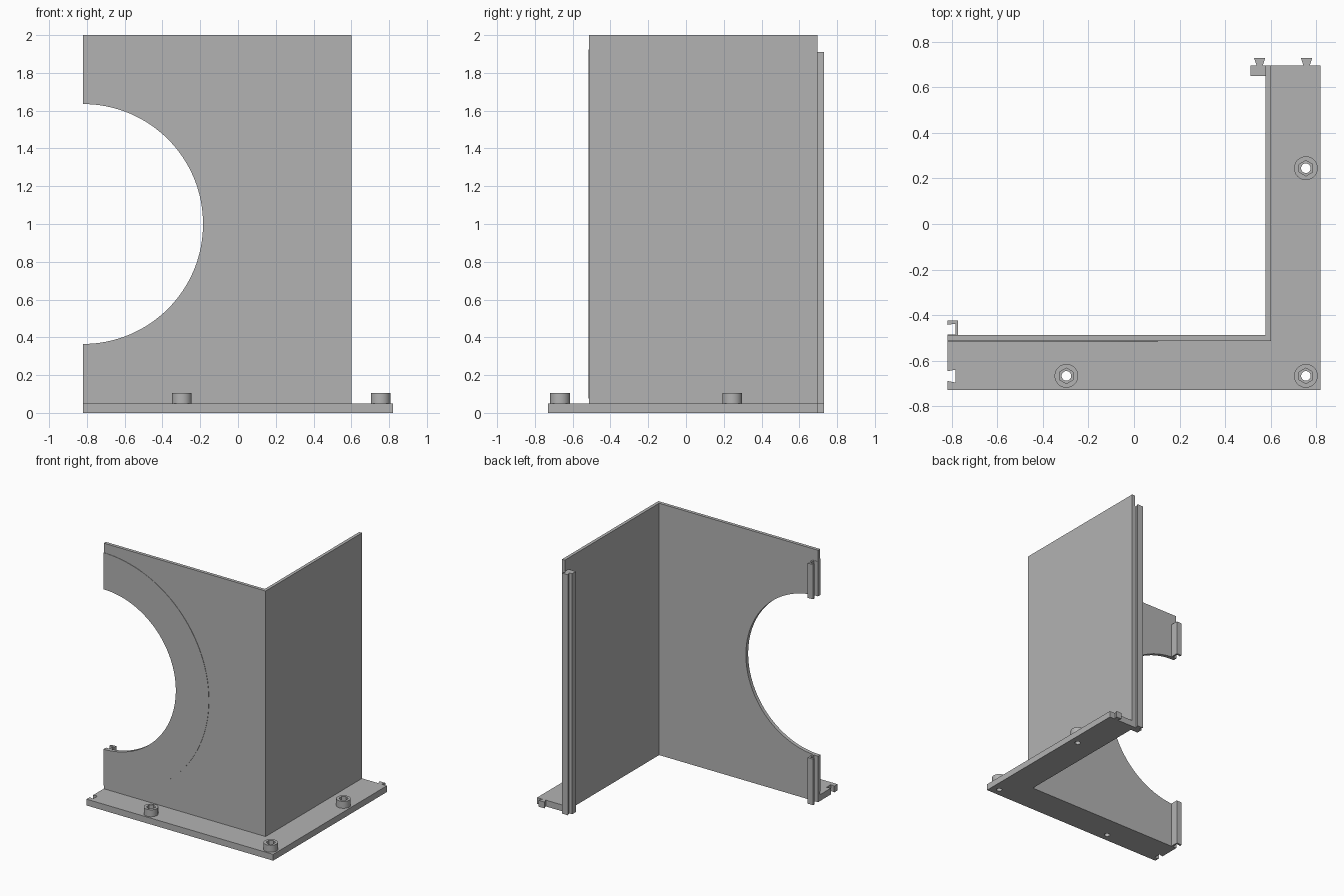
import bpy, bmesh, math
from mathutils import Matrix

cube = bpy.data.objects.get("Cube")
if cube:
    bpy.data.objects.remove(cube, do_unlink=True)

grey = bpy.data.materials.new("plain grey")
grey.use_nodes = True
grey.diffuse_color = (0.45, 0.45, 0.45, 1)
grey.node_tree.nodes["Principled BSDF"].inputs["Base Color"].default_value = (0.45, 0.45, 0.45, 1)

LEFT, RIGHT, FRONT, BACK = -0.82, 0.82, -0.73, 0.697
WALL_F, WALL_B, WALL_IN, WALL_OUT = -0.513, -0.487, 0.577, 0.602
BASE_H, TOP, RAIL_TOP = 0.05, 2.0, 1.91
HOLE_R, TRIM_R = 0.635, 0.925


def finish(name, bm):
    bmesh.ops.recalc_face_normals(bm, faces=bm.faces)
    mesh = bpy.data.meshes.new(name)
    bm.to_mesh(mesh)
    bm.free()
    mesh.materials.append(grey)
    obj = bpy.data.objects.new(name, mesh)
    bpy.context.collection.objects.link(obj)
    return obj


def prism(name, outline, low, high, upright=False):
    """Extrude an outline in z, or an x-z outline in y when upright."""
    bm = bmesh.new()
    place = (lambda a, b: (a, low, b)) if upright else (lambda a, b: (a, b, low))
    face = bm.faces.new([bm.verts.new(place(a, b)) for a, b in outline])
    moved = bmesh.ops.extrude_face_region(bm, geom=[face])["geom"]
    step = (0, high - low, 0) if upright else (0, 0, high - low)
    bmesh.ops.translate(bm, vec=step, verts=[v for v in moved if isinstance(v, bmesh.types.BMVert)])
    return finish(name, bm)


def cylinder(name, x, y, low, high, radius, sides):
    bm = bmesh.new()
    bmesh.ops.create_cone(bm, cap_ends=True, segments=sides, radius1=radius, radius2=radius,
                          depth=high - low, matrix=Matrix.Translation((x, y, (low + high) / 2)))
    return finish(name, bm)


def arc(radius, start, end, steps=64):
    angles = [math.radians(start + (end - start) * i / steps) for i in range(steps + 1)]
    return [(LEFT + radius * math.cos(a), 1 + radius * math.sin(a)) for a in angles]


def activate(obj):
    bpy.ops.object.select_all(action='DESELECT')
    obj.select_set(True)
    bpy.context.view_layer.objects.active = obj


def cut(obj, cutter):
    activate(obj)
    mod = obj.modifiers.new("cut", 'BOOLEAN')
    mod.operation, mod.solver, mod.object = 'DIFFERENCE', 'EXACT', cutter
    bpy.ops.object.modifier_apply(modifier=mod.name)


def discard(obj):
    bpy.data.objects.remove(obj, do_unlink=True)


def smooth(obj):
    activate(obj)
    bpy.ops.object.shade_smooth_by_angle(angle=math.radians(30))


def tab(x):
    """Dovetail tongue on the back edge, from +x to -x."""
    return [(x + 0.014, BACK), (x + 0.025, 0.73), (x - 0.025, 0.73), (x - 0.014, BACK)]


def slot(y):
    """Dovetail groove in the left end, from +y to -y."""
    return [(LEFT, y + 0.021), (LEFT + 0.035, y + 0.028),
            (LEFT + 0.035, y - 0.028), (LEFT, y - 0.021)]


# L-shaped foot plate with one tongue and one groove
plate = prism("base_plate", [(LEFT, FRONT), (RIGHT, FRONT), (RIGHT, BACK)] + tab(0.758)
              + [(WALL_IN, BACK), (WALL_IN, WALL_B), (LEFT, WALL_B)] + slot(-0.668), 0, BASE_H)

# Corner wall and joining rails
wall = prism("corner_wall", [(LEFT, WALL_F), (WALL_OUT, WALL_F), (WALL_OUT, BACK),
                             (WALL_IN, BACK), (WALL_IN, WALL_B), (LEFT, WALL_B)], BASE_H, TOP)
groove_rail = prism("groove_rail", [(LEFT, WALL_B), (-0.785, WALL_B), (-0.773, WALL_B),
                                    (-0.773, -0.423), (LEFT, -0.423), (LEFT, -0.443),
                                    (-0.785, -0.438), (-0.785, WALL_B + 0.002),
                                    (LEFT, WALL_B + 0.002)], 0, RAIL_TOP)
prism("tongue_rail", [(0.512, 0.65), (WALL_IN, 0.65), (WALL_IN, BACK)] + tab(0.552)
      + [(0.512, BACK)], 0, RAIL_TOP)

# Round opening through the wall and its rail
opening = prism("opening_cutter", arc(HOLE_R, 0, 360, 128)[:-1], -0.6, -0.3, True)
for part in (wall, groove_rail):
    cut(part, opening)
    smooth(part)
discard(opening)

# Thin raised trim around the opening
smooth(prism("opening_trim", arc(HOLE_R, -90, 90) + arc(TRIM_R, 90, -90),
             WALL_F - 0.003, WALL_F, True))

# Screw bosses with hexagonal sockets and through holes
for label, x, y in (("left", 0.755, 0.245), ("corner", 0.755, -0.667), ("front", -0.297, -0.667)):
    boss = cylinder(label + "_screw_boss", x, y, BASE_H, 0.105, 0.052, 48)
    socket = cylinder("socket_cutter", x, y, 0.065, 0.2, 0.034, 6)
    bore = cylinder("bore_cutter", x, y, -0.1, 0.2, 0.021, 32)
    cut(boss, socket)
    cut(boss, bore)
    cut(plate, bore)
    discard(socket)
    discard(bore)
    smooth(boss)
smooth(plate)
